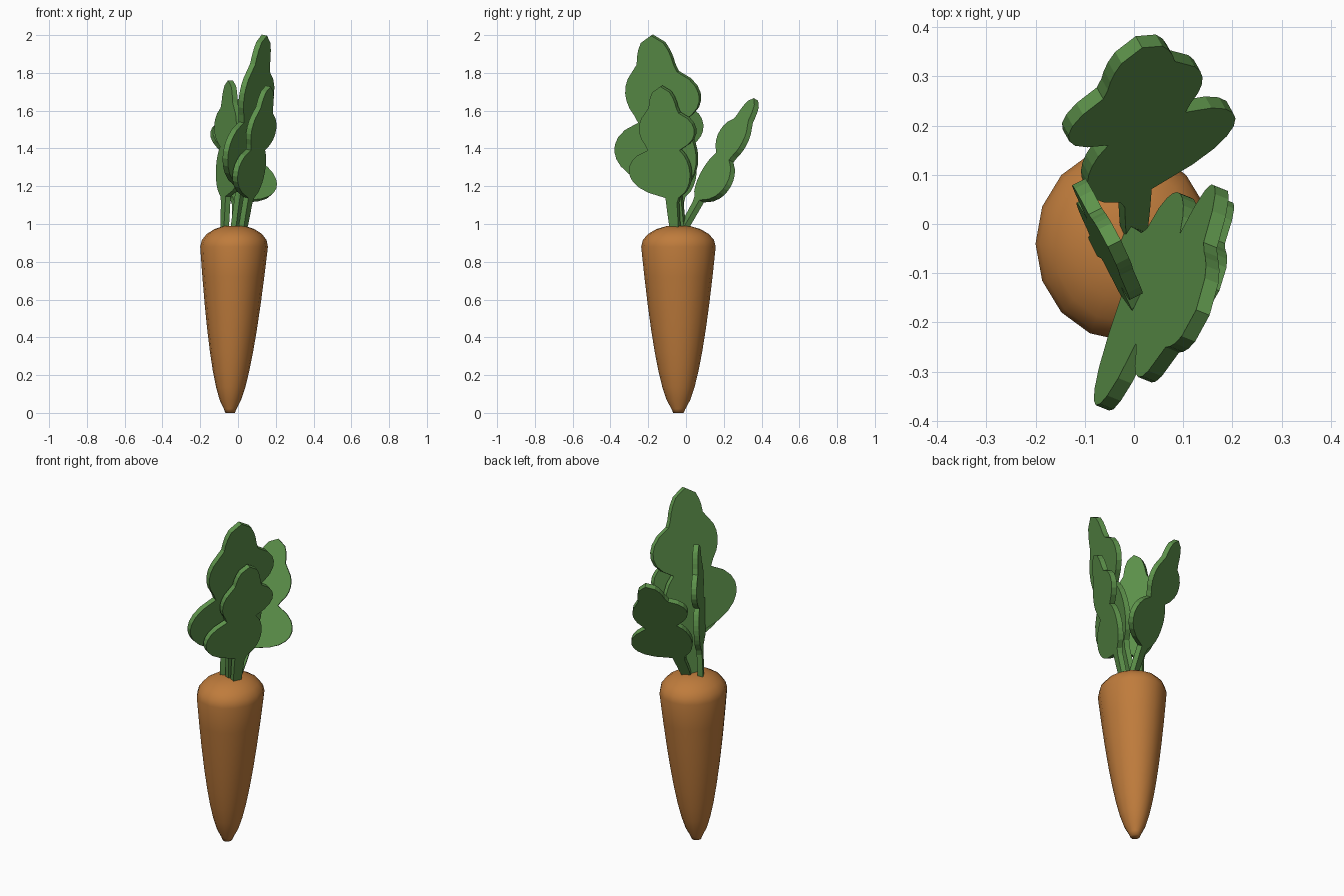
import bpy
import bmesh
import math
from mathutils import Vector

cube = bpy.data.objects.get("Cube")
if cube:
    bpy.data.objects.remove(cube, do_unlink=True)


def make_material(name, colour):
    material = bpy.data.materials.new(name)
    material.use_nodes = True
    material.diffuse_color = colour
    shader = material.node_tree.nodes["Principled BSDF"]
    shader.inputs["Base Color"].default_value = colour
    return material


orange = make_material("carrot orange", (0.52, 0.2, 0.045, 1))
green = make_material("leaf green", (0.11, 0.29, 0.07, 1))


def make_object(name, bm, material):
    mesh = bpy.data.meshes.new(name)
    bm.to_mesh(mesh)
    bm.free()
    mesh.materials.append(material)
    obj = bpy.data.objects.new(name, mesh)
    bpy.context.collection.objects.link(obj)
    return obj


# Root: the body widens as a power of height, then a rounded shoulder closes it
def root_profile(shoulder_height=0.88, shoulder_radius=0.18, body_steps=9, cap_steps=5):
    profile = []
    for step in range(body_steps + 1):
        z = shoulder_height * (step / body_steps) ** 1.7
        profile.append((max(0.025, 0.19 * z ** 0.45), z))
    for step in range(1, cap_steps):
        angle = math.pi / 2 * step / cap_steps
        radius = shoulder_radius * math.cos(angle)
        profile.append((radius, shoulder_height + 0.115 * math.sin(angle)))
    return profile


def make_root(name, sides=16):
    bm = bmesh.new()
    rings = []
    for radius, z in root_profile():
        # The root is slightly oval and leans a little to one side
        centre = Vector((0.024 * z - 0.042, -0.04, z))
        ring = []
        for side in range(sides):
            angle = math.tau * side / sides
            offset = Vector((math.cos(angle), 1.1 * math.sin(angle), 0))
            ring.append(bm.verts.new(centre + radius * offset))
        rings.append(ring)
    for low, high in zip(rings, rings[1:]):
        for side in range(sides):
            following = (side + 1) % sides
            bm.faces.new((low[side], low[following], high[following], high[side]))
    bm.faces.new(reversed(rings[0]))
    bm.faces.new(rings[-1])
    for face in bm.faces:
        face.smooth = True
    make_object(name, bm, orange)


make_root("carrot_root")

# Leaf outline: each side is the union of oval lobes (centre, half height, reach),
# measured as fractions of the leaf length
stem = (0.3, 0.5, 0.04)
tip = (0.8, 0.2, 0.1)
wide_side = [stem, (0.38, 0.18, 0.28), (0.68, 0.18, 0.18), tip]
narrow_side = [stem, (0.38, 0.2, 0.15), (0.68, 0.15, 0.21), tip]


def reach_at(height, lobes):
    return max(reach * math.sqrt(max(0, 1 - ((height - centre) / half) ** 2))
               for centre, half, reach in lobes)


def make_leaf(name, base, rise, across, steps=26):
    base, rise, across = Vector(base), Vector(rise), Vector(across)
    # The stem starts just inside the root
    heights = [step / steps for step in range(-1, steps)]
    outline = [base + rise * h + across * reach_at(h, narrow_side) for h in heights]
    outline.append(base + rise)
    outline += [base + rise * h - across * reach_at(h, wide_side)
                for h in reversed(heights)]
    bm = bmesh.new()
    bm.faces.new([bm.verts.new(point) for point in outline])
    leaf = make_object(name, bm, green)
    thicken = leaf.modifiers.new("thickness", 'SOLIDIFY')
    thicken.thickness = 0.03
    thicken.offset = 0


# One leaf shape, placed four times at different tilts and sizes
make_leaf("tall_leaf", (-0.01, -0.04, 1), (0.15, -0.14, 1), (0.4, 1, 0))
make_leaf("front_leaf", (0.03, -0.06, 1), (0.13, -0.07, 0.73), (0.33, 0.75, 0))
make_leaf("inner_leaf", (-0.07, -0.04, 1), (0.03, 0, 0.76), (-0.3, 0.6, 0))
make_leaf("back_leaf", (0, 0, 1), (0.01, 0.37, 0.66), (-0.7, -0.3, 0.17))
